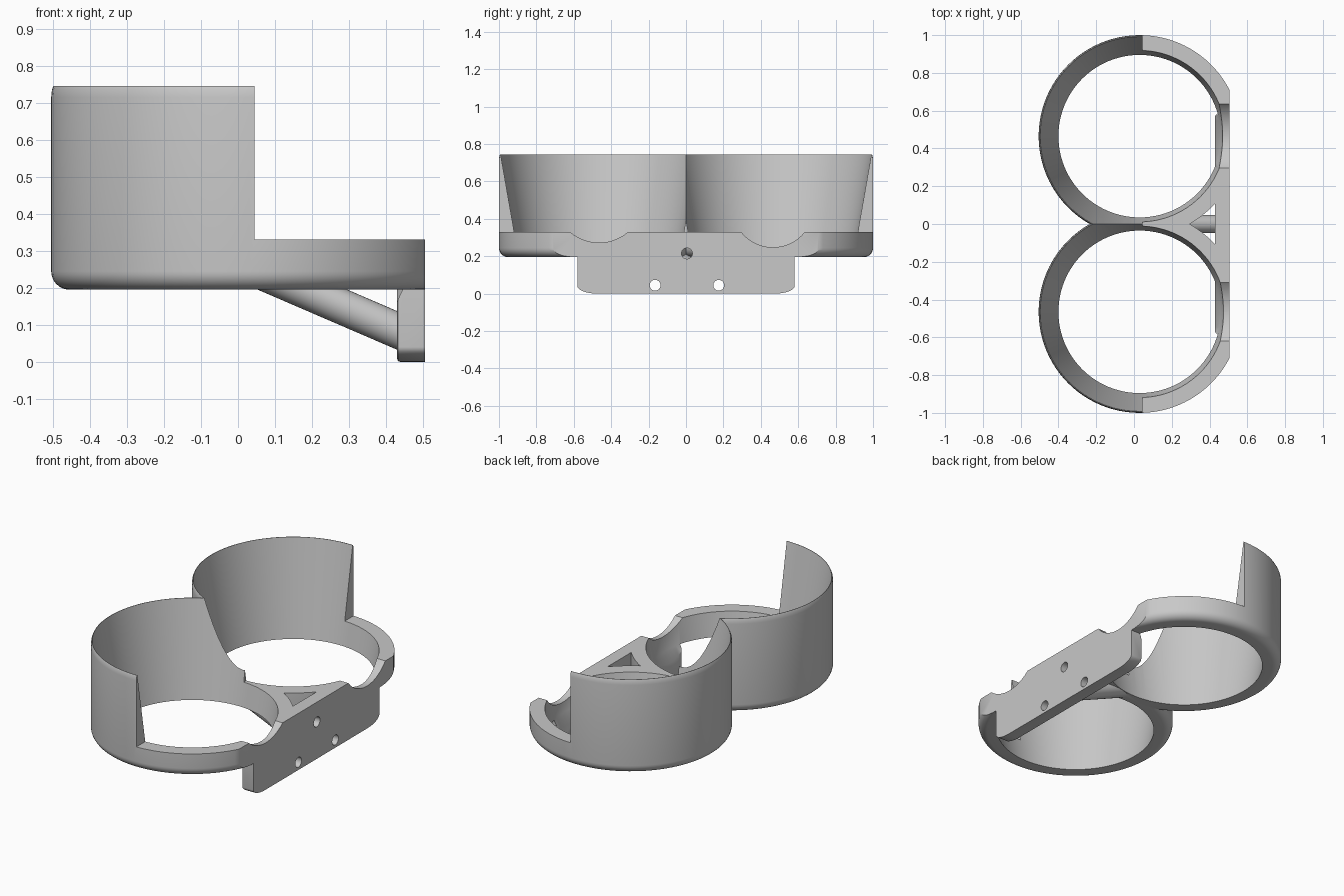
import bpy, bmesh, math
from mathutils import Vector, Matrix

if "Cube" in bpy.data.objects:
    bpy.data.objects.remove(bpy.data.objects["Cube"])

CX, CY, R = 0.03, 0.465, 0.535      # cup axis and outer radius
BASE, STEP, TOP = 0.195, 0.33, 0.745
FACE, BACK = 0.505, 0.43            # mounting plate, outer and inner plane

gray = bpy.data.materials.new("plain gray")
gray.use_nodes = True
gray.diffuse_color = (0.58, 0.58, 0.58, 1)
gray.node_tree.nodes["Principled BSDF"].inputs["Base Color"].default_value = gray.diffuse_color


def finish(name, bm):
    bmesh.ops.recalc_face_normals(bm, faces=bm.faces)
    mesh = bpy.data.meshes.new(name)
    bm.to_mesh(mesh)
    bm.free()
    mesh.materials.append(gray)
    obj = bpy.data.objects.new(name, mesh)
    bpy.context.collection.objects.link(obj)
    return obj


def lathe(name, profile, y, segments=96):
    """Solid of revolution from (radius, height) points."""
    bm = bmesh.new()
    rings = []
    for r, z in profile:
        angles = [2 * math.pi * i / segments for i in range(segments)]
        rings.append([bm.verts.new((CX + r * math.cos(a), y + r * math.sin(a), z)) for a in angles])
    for low, high in zip(rings, rings[1:]):
        for i in range(segments):
            j = (i + 1) % segments
            bm.faces.new((low[i], low[j], high[j], high[i]))
    bm.faces.new(rings[0])
    bm.faces.new(rings[-1])
    return finish(name, bm)


def rod(name, start, end, radius, segments=32):
    a, b = Vector(start), Vector(end)
    bm = bmesh.new()
    turn = (b - a).to_track_quat('Z', 'Y').to_matrix().to_4x4()
    bmesh.ops.create_cone(bm, cap_ends=True, segments=segments, radius1=radius, radius2=radius,
                          depth=(b - a).length, matrix=Matrix.Translation((a + b) / 2) @ turn)
    return finish(name, bm)


def box(name, low, high):
    a, b = Vector(low), Vector(high)
    bm = bmesh.new()
    bmesh.ops.create_cube(bm, size=1, matrix=Matrix.Translation((a + b) / 2) @ Matrix.Diagonal((b - a).to_4d()))
    return finish(name, bm)


def measure(mesh):
    """Volume and largest coordinate of a mesh."""
    bm = bmesh.new()
    bm.from_mesh(mesh)
    volume = bm.calc_volume(signed=True)
    reach = max((abs(c) for v in bm.verts for c in v.co), default=0)
    bm.free()
    return volume, reach


def combine(target, other, operation):
    """Boolean the other solid into the target, using the first solver with a sound result."""
    before, reach_before = measure(target.data)
    mod = target.modifiers.new("join", 'BOOLEAN')
    mod.operation, mod.object = operation, other
    for solver in ('MANIFOLD', 'EXACT', 'FLOAT'):
        mod.solver = solver
        bpy.context.view_layer.update()
        mesh = bpy.data.meshes.new_from_object(target.evaluated_get(bpy.context.evaluated_depsgraph_get()))
        after, reach = measure(mesh)
        if operation == 'UNION':
            sound = after > before + 1e-6
        else:
            sound = 0 < after < before - 1e-6 and reach < reach_before + 1e-3
        if sound:
            target.data = mesh
            break
    target.modifiers.clear()
    bpy.data.objects.remove(other)


# Cup bodies with a rounded lower rim
fillet = 0.05
outer = [(R - fillet + fillet * math.sin(t), BASE + fillet - fillet * math.cos(t))
         for t in [math.pi / 2 * i / 8 for i in range(9)]]
outer += [(R, TOP - 0.03), (R - 0.002, TOP - 0.01), (R - 0.006, TOP)]
holder = lathe("double_cup_holder", outer, CY)
combine(holder, lathe("second_cup", outer, -CY), 'UNION')

# Mounting plate with softened lower corners
half, top = 0.58, 0.38
corner = [(half - 0.11 + 0.11 * math.sin(t), 0.04 - 0.04 * math.cos(t))
          for t in [math.pi / 2 * i / 10 for i in range(11)]]
outline = corner + [(half, top), (-half, top)] + [(-y, z) for y, z in reversed(corner)]
bm = bmesh.new()
layers = [[bm.verts.new((x, y, z)) for y, z in outline] for x in (BACK, FACE + 0.03)]
back_face = bm.faces.new(layers[0])
bm.faces.new(layers[1])
for i in range(len(outline)):
    j = (i + 1) % len(outline)
    bm.faces.new((layers[0][i], layers[0][j], layers[1][j], layers[1][i]))
bmesh.ops.recalc_face_normals(bm, faces=bm.faces)
bmesh.ops.bevel(bm, geom=list(back_face.edges), offset=0.008, segments=2, profile=0.5, affect='EDGES')
combine(holder, finish("mounting_plate", bm), 'UNION')

# Diagonal brace from the plate to the cup joint
combine(holder, rod("brace", (0.46, 0, 0.072), (0.04, 0, 0.253), 0.048), 'UNION')

# Open front half and flat mounting face
combine(holder, box("front_cut", (0.045, -2, STEP), (2, 2, 2)), 'DIFFERENCE')
combine(holder, box("face_cut", (FACE, -2, -1), (2, 2, 2)), 'DIFFERENCE')

# Tapered cup openings, running out below into a chamfer on the plate
slope = 0.176
bore = [(0.40, 0.13), (0.43, BASE - 0.001), (0.43 + slope * (0.85 - BASE), 0.85)]
for side in (1, -1):
    combine(holder, lathe("cup_bore", bore, side * CY), 'DIFFERENCE')

# Scallops in the plate's upper edge
for y, width, depth in ((CY, 0.17, 0.082), (-CY, 0.155, 0.057)):
    r = (width ** 2 + depth ** 2) / (2 * depth)
    z = STEP - depth + r
    combine(holder, rod("scallop", (0.4, y, z), (0.7, y, z), r, 64), 'DIFFERENCE')

# Screw holes
for y, z in ((0.005, 0.215), (0.175, 0.045), (-0.165, 0.045)):
    combine(holder, rod("screw_hole", (0.40, y, z), (0.6, y, z), 0.029, 24), 'DIFFERENCE')

bpy.ops.object.select_all(action='DESELECT')
holder.select_set(True)
bpy.context.view_layer.objects.active = holder
bpy.ops.object.shade_smooth_by_angle(angle=math.radians(30))
